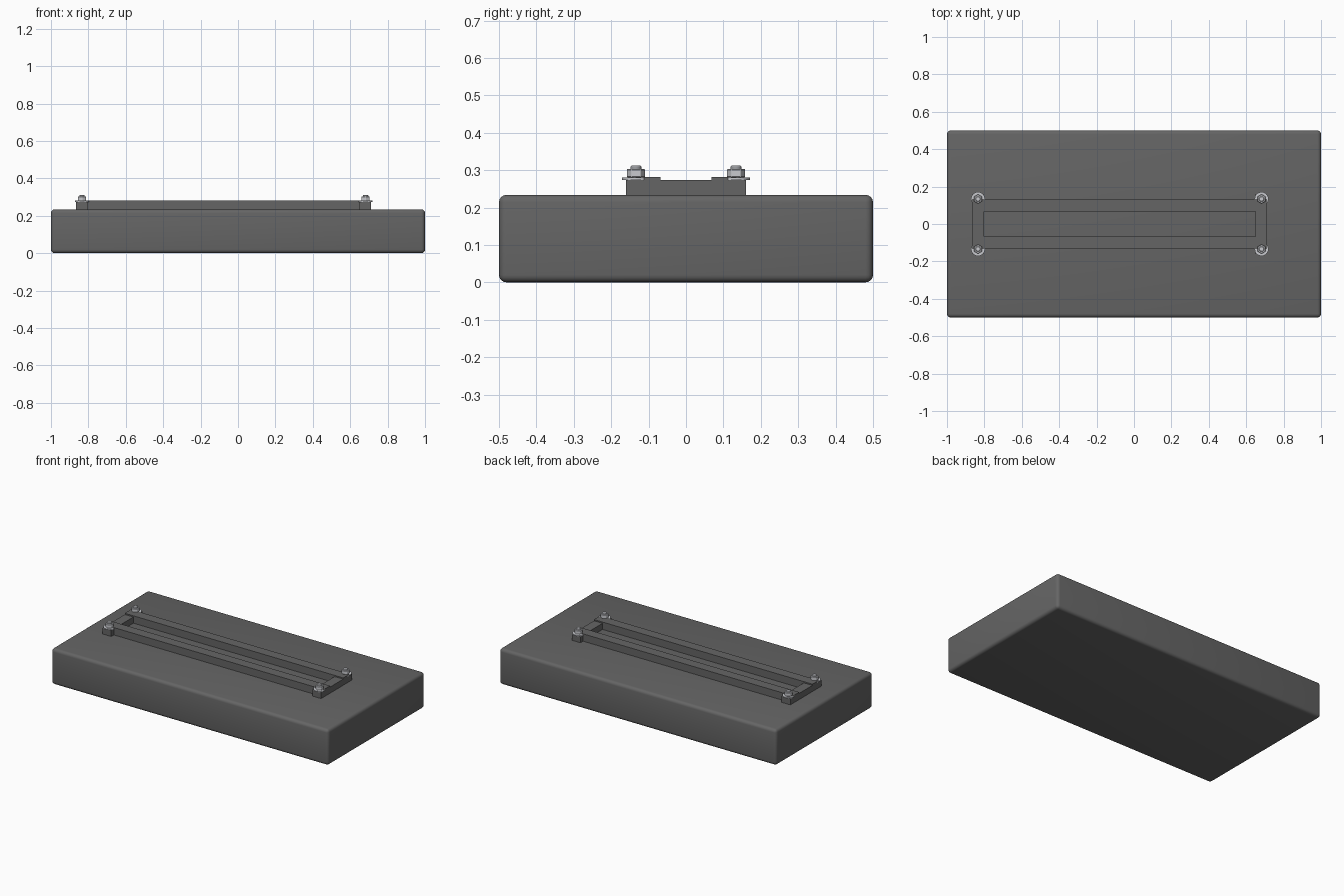
import bpy, math

if "Cube" in bpy.data.objects:
    bpy.data.objects.remove(bpy.data.objects["Cube"])

def material(name, rgb):
    m = bpy.data.materials.new(name)
    m.diffuse_color = (*rgb, 1)
    m.use_nodes = True
    m.node_tree.nodes["Principled BSDF"].inputs["Base Color"].default_value = m.diffuse_color
    return m

GREY = material("dark grey", (0.13, 0.13, 0.13))
STEEL = material("bright steel", (0.58, 0.59, 0.62))

def bevel(ob, width, segments):
    b = ob.modifiers.new("bevel", "BEVEL")
    b.width, b.segments, b.limit_method = width, segments, "ANGLE"

def box(name, x0, x1, y0, y1, z0, z1):
    bpy.ops.mesh.primitive_cube_add(size=1, location=((x0 + x1) / 2, (y0 + y1) / 2, (z0 + z1) / 2))
    ob = bpy.context.object
    ob.name = name
    ob.scale = (x1 - x0, y1 - y0, z1 - z0)
    bpy.ops.object.transform_apply(location=False, rotation=False, scale=True)
    ob.data.materials.append(GREY)
    return ob

def cylinder(name, x, y, z0, z1, r, sides, turn=0):
    bpy.ops.mesh.primitive_cylinder_add(vertices=sides, radius=r, depth=z1 - z0,
                                        location=(x, y, (z0 + z1) / 2), rotation=(0, 0, turn))
    ob = bpy.context.object
    ob.name = name
    ob.data.materials.append(STEEL)
    return ob

# Rounded slab, softly shaded
slab = box("base_slab", -1, 1, -0.5, 0.5, 0, 0.234)
bevel(slab, 0.02, 4)
bpy.ops.object.shade_smooth()

# Cross bars at both ends of the slot frame
X0, X1 = -0.865, 0.712
box("left_cross_bar", X0, -0.803, -0.16, 0.16, 0.225, 0.274)
box("right_cross_bar", 0.65, X1, -0.16, 0.16, 0.225, 0.274)

# Long rails, slightly taller than the cross bars
for side, s in (("front", -1), ("back", 1)):
    ya, yb = sorted((s * 0.068, s * 0.133))
    box(side + "_rail", X0, X1, ya, yb, 0.225, 0.282)

# Washer, hex nut and stud at each corner
for xn, x in (("left", -0.834), ("right", 0.682)):
    for yn, y in (("front", -0.134), ("back", 0.134)):
        tag = f"{yn}_{xn}_"
        cylinder(tag + "washer", x, y, 0.274, 0.2805, 0.037, 24)
        bpy.ops.object.shade_smooth_by_angle(angle=math.radians(35))
        nut = cylinder(tag + "nut", x, y, 0.2805, 0.303, 0.025, 6)
        bevel(nut, 0.002, 1)
        stud = cylinder(tag + "stud", x, y, 0.27, 0.312, 0.0145, 16)
        bevel(stud, 0.003, 1)
        bpy.ops.object.shade_smooth_by_angle(angle=math.radians(35))
